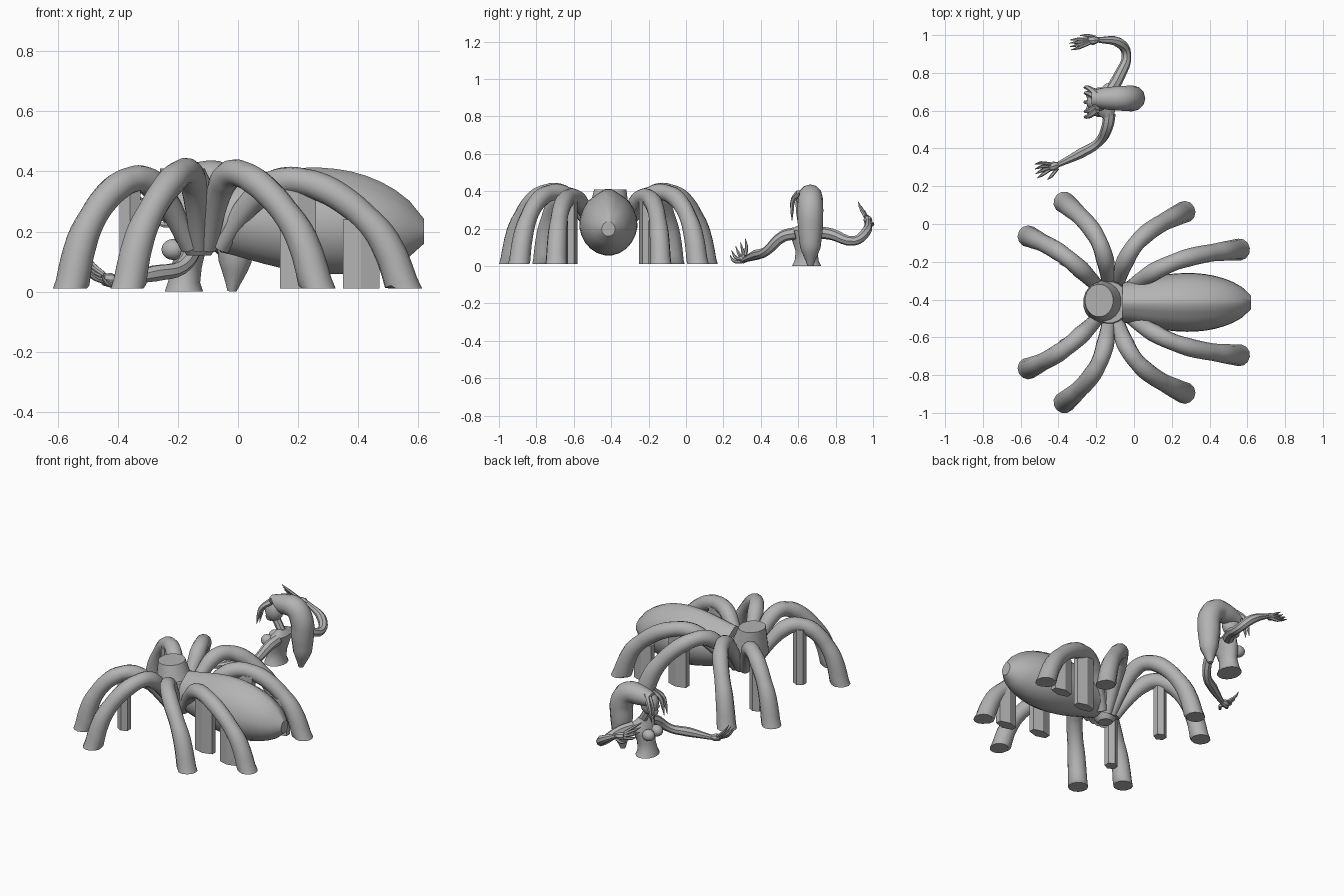
import bpy, bmesh, math
from mathutils import Vector

if "Cube" in bpy.data.objects:
    bpy.data.objects.remove(bpy.data.objects["Cube"])

COLOUR = (0.45, 0.45, 0.45, 1)
grey = bpy.data.materials.new("plain_grey")
grey.use_nodes = True
grey.diffuse_color = COLOUR
grey.node_tree.nodes["Principled BSDF"].inputs["Base Color"].default_value = COLOUR

X_AXIS, Y_AXIS, Z_AXIS = Vector((1, 0, 0)), Vector((0, 1, 0)), Vector((0, 0, 1))
SPIDER = Vector((-0.13, -0.415, 0))  # floor point below the spider's front body
RIDER = Vector((-0.14, 0.645, 0))    # floor point below the rider's shoulders


def finish(ob, angle=40):
    ob.data.materials.clear()
    ob.data.materials.append(grey)
    bpy.ops.object.select_all(action='DESELECT')
    ob.select_set(True)
    bpy.context.view_layer.objects.active = ob
    bpy.ops.object.shade_smooth_by_angle(angle=math.radians(angle))


def add_object(name, mesh, angle=40):
    ob = bpy.data.objects.new(name, mesh)
    bpy.context.collection.objects.link(ob)
    finish(ob, angle)


def tube(name, points, radii, sides=2, floor=0.0):
    """Round limb through the points, flattened where it meets the floor."""
    curve = bpy.data.curves.new(name, 'CURVE')
    curve.dimensions = '3D'
    curve.bevel_depth, curve.bevel_resolution = 1, sides
    curve.resolution_u, curve.use_fill_caps = 4, True
    spline = curve.splines.new('BEZIER')
    spline.bezier_points.add(len(points) - 1)
    for knot, point, radius in zip(spline.bezier_points, points, radii):
        knot.co, knot.radius = point, radius
        knot.handle_left_type = knot.handle_right_type = 'AUTO'
    path = bpy.data.objects.new(name + "_path", curve)
    bpy.context.collection.objects.link(path)
    bpy.context.view_layer.update()
    depsgraph = bpy.context.evaluated_depsgraph_get()
    mesh = bpy.data.meshes.new_from_object(path.evaluated_get(depsgraph))
    bpy.data.objects.remove(path)
    for vert in mesh.vertices:
        vert.co.z = max(vert.co.z, floor)
    add_object(name, mesh)


def loft(name, rings, u=X_AXIS, v=Y_AXIS, sides=20, shape=None, angle=40):
    """Skin elliptical rings (centre, radius_u, radius_v) spanned by axes u and v."""
    bm = bmesh.new()
    loops = []
    for centre, radius_u, radius_v in rings:
        loop = []
        for i in range(sides):
            turn = math.tau * (i + 0.5) / sides
            scale_u, scale_v = shape(turn) if shape else (1, 1)
            offset = u * radius_u * scale_u * math.cos(turn) + v * radius_v * scale_v * math.sin(turn)
            loop.append(bm.verts.new(centre + offset))
        loops.append(loop)
    for low, high in zip(loops, loops[1:]):
        for i in range(sides):
            j = (i + 1) % sides
            bm.faces.new((low[i], low[j], high[j], high[i]))
    bm.faces.new(loops[0])
    bm.faces.new(loops[-1])
    bmesh.ops.recalc_face_normals(bm, faces=bm.faces)
    mesh = bpy.data.meshes.new(name)
    bm.to_mesh(mesh)
    bm.free()
    add_object(name, mesh, angle)


def ball(name, location, scale):
    bpy.ops.mesh.primitive_uv_sphere_add(segments=16, ring_count=10, location=location)
    ob = bpy.context.object
    ob.name, ob.scale = name, scale
    finish(ob)


# Abdomen: an egg along x, narrower on top, with a grooved back
def abdomen_shape(turn):
    upward = math.sin(turn)
    groove = 0.04 * math.cos(6 * turn) if upward > 0.3 else 0
    return 1 - 0.15 * max(upward, 0), 0.96 - groove


abdomen_rings = []
for step in range(15):
    s = step / 14
    swell = math.sin(math.pi * (0.16 + 0.82 * s ** 1.3)) ** 0.53
    height = 0.23 + 0.02 * (1 - s) ** 2 - 0.03 * s ** 4
    abdomen_rings.append((SPIDER + Vector((0.07 + 0.68 * s, 0, height)), 0.157 * swell, 0.183 * swell))
loft("abdomen", abdomen_rings, Y_AXIS, Z_AXIS, 24, abdomen_shape)

# Front body and the flat-topped stump on it
loft("front_body", [(SPIDER + Z_AXIS * z, r, r * 1.1)
                    for z, r in ((0.12, 0.04), (0.17, 0.08), (0.25, 0.11), (0.32, 0.1))])
loft("neck_stump", [(SPIDER + Vector((-0.02 - 0.035 * t, 0.01 * t, 0.24 + 0.17 * t)),
                     0.12 - 0.045 * t, 0.12 - 0.033 * t) for t in (0, 0.5, 1)])


# Legs: one arch profile, rising steeply to the knee and dropping to the foot
def leg(name, hip, foot, bow, peak, side):
    knee, hip_height = 0.42, 0.15
    points, radii = [], []
    for step in range(11):
        t = step / 10
        spot = Vector(hip).lerp(Vector(foot), t) + Vector(bow) * math.sin(math.pi * t)
        if t < knee:
            z = hip_height + (peak - hip_height) * math.sin(math.pi / 2 * t / knee)
        else:
            z = peak * max(math.cos(math.pi / 2 * (t - knee) / (1 - knee)), 0) ** 0.57
        points.append((spot.x, SPIDER.y + side * spot.y, z - 0.02 * t ** 8))
        radii.append(0.031 + 0.015 * min(1, t * 4) + 0.002 * math.cos(step * 2) + 0.011 * t ** 8)
    tube(name, points, radii, sides=4, floor=0.01)


# Hip, foot and sideways bow in plan, with y measured out from the spider's middle
legs = {
    "front_inner": ((-0.13, 0.05), (-0.37, 0.53), (0.06, 0.04), 0.4),
    "front_outer": ((-0.16, 0.05), (-0.56, 0.35), (0, 0.04), 0.375),
    "rear_inner": ((-0.1, 0.05), (0.27, 0.48), (-0.07, 0.05), 0.395),
    "rear_outer": ((-0.06, 0.05), (0.56, 0.28), (-0.03, 0.05), 0.37),
}
# Support posts below the outer legs: plan position, top and half width
posts = {"front": (-0.36, 0.22, 0.36, 0.04), "middle": (0.2, 0.2, 0.35, 0.07),
         "rear": (0.41, 0.25, 0.24, 0.07)}
for side_name, side in (("left", 1), ("right", -1)):
    for name, (hip, foot, bow, peak) in legs.items():
        leg(f"{side_name}_{name}_leg", hip, foot, bow, peak, side)
    for name, (x, y, top, width) in posts.items():
        ends = [Vector((x, SPIDER.y + side * y, z)) for z in (0.01, top)]
        loft(f"{side_name}_{name}_post", [(end, width, 0.035) for end in ends], sides=6, angle=20)

# Rider: torso cut flat at the waist, leaning forward, facing -x
loft("torso", [(RIDER + Z_AXIS * z + X_AXIS * lean, depth, width) for z, lean, depth, width in (
    (0, -0.04, 0.065, 0.08), (0.03, -0.04, 0.055, 0.065), (0.08, -0.03, 0.05, 0.06),
    (0.14, -0.02, 0.055, 0.08), (0.19, 0, 0.045, 0.1), (0.22, 0, 0.02, 0.04))], sides=16)
for side_name, side in (("left", -1), ("right", 1)):
    ball(f"{side_name}_breast", RIDER + Vector((-0.075, side * 0.04, 0.14)), (0.04, 0.035, 0.035))
head = RIDER + Vector((-0.055, 0, 0.325))
tube("neck", [RIDER + Z_AXIS * 0.2, head - Z_AXIS * 0.03], (0.025, 0.025))
ball("head", head, (0.058, 0.05, 0.07))
ball("chin", head + Vector((-0.025, 0, -0.045)), (0.03, 0.03, 0.03))
tube("nose", [head + Vector((-0.05, 0, 0.015)), head + Vector((-0.064, 0, -0.01))], (0.006, 0.01))

# Long swept-back hair ending in a point, with loose locks around the face
hair_path = ((-0.08, 0.36), (0, 0.37), (0.08, 0.365), (0.125, 0.3), (0.13, 0.2), (0.13, 0.1), (0.12, 0))
tube("long_hair", [RIDER + Vector((x, 0.02, z)) for x, z in hair_path],
     (0.045, 0.06, 0.066, 0.069, 0.067, 0.055, 0.015), sides=4)
for i, side in enumerate((-1.3, -0.8, 0.8, 1.3)):
    lock = [head + Vector((x, side * y, z)) for x, y, z in (
        (0, 0.03, 0.065), (-0.04, 0.055, 0.03), (-0.06, 0.06, -0.03), (-0.07, 0.06, -0.08))]
    tube(f"hair_lock_{i}", lock, (0.02, 0.014, 0.01, 0.002), sides=1)


# Hands: a palm with a thumb and four curled, pointed fingers
def hand(name, wrist, forward, across, up):
    forward, across, up = Vector(forward), Vector(across), Vector(up)
    tube(name + "_palm", [wrist + forward * d for d in (0, 0.025, 0.055)], (0.014, 0.024, 0.02))
    for i in range(5):
        spread = (i - 2) / 2
        start = wrist + forward * (0.01 if i == 0 else 0.045) + across * spread * 0.02
        reach = 0.7 if i == 0 else 1 - 0.12 * abs(spread)
        bend = start + forward * 0.05 * reach + across * spread * 0.03 + up * 0.025
        tip = bend + forward * 0.025 * reach + across * spread * 0.01 + up * 0.04
        tube(f"{name}_finger_{i}", [start, bend, tip], (0.01, 0.009, 0.002), sides=1)


# Arms: shoulder, upper arm, elbow, forearm and wrist
arm_radii = (0.033, 0.031, 0.025, 0.028, 0.015)
left_arm = [Vector(p) for p in ((-0.13, 0.585, 0.175), (-0.14, 0.52, 0.16), (-0.19, 0.43, 0.08),
                                (-0.28, 0.375, 0.06), (-0.4, 0.315, 0.035))]
right_arm = [Vector(p) for p in ((-0.12, 0.71, 0.18), (-0.08, 0.78, 0.17), (-0.04, 0.9, 0.135),
                                 (-0.08, 0.96, 0.18), (-0.19, 0.975, 0.24))]
tube("left_arm", left_arm, arm_radii)
tube("right_arm", right_arm, arm_radii)
hand("left_hand", left_arm[-1], (-0.9, -0.3, 0.1), (-0.2, 0.8, 0.7), (-0.2, -0.2, 0.9))
hand("right_hand", right_arm[-1], (-1, -0.1, 0.2), (0, -0.6, 0.8), (-0.5, -0.1, 0.5))
